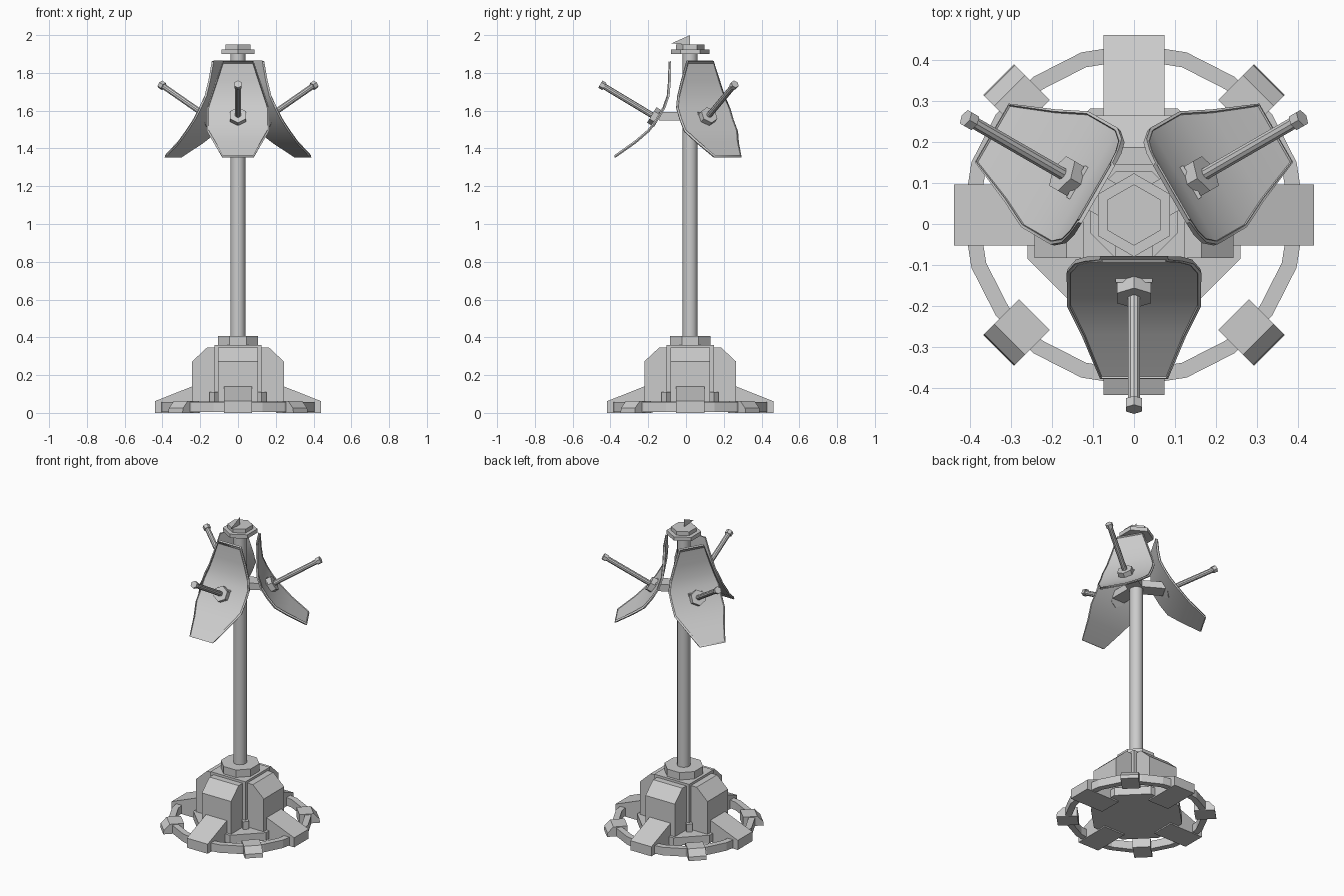
import bpy, bmesh, math
from mathutils import Matrix, Vector

if "Cube" in bpy.data.objects:
    bpy.data.objects.remove(bpy.data.objects["Cube"])

CY = 0.022  # the mast axis sits slightly behind the origin
CENTRE = Matrix.Translation((0, CY, 0))


def turn(deg):
    return CENTRE @ Matrix.Rotation(math.radians(deg), 4, 'Z')


def finish(name, bm, matrix, smooth=False, fix=True):
    if fix:
        bmesh.ops.recalc_face_normals(bm, faces=bm.faces)
    bm.transform(matrix)
    mesh = bpy.data.meshes.new(name)
    bm.to_mesh(mesh)
    bm.free()
    ob = bpy.data.objects.new(name, mesh)
    bpy.context.collection.objects.link(ob)
    if smooth:
        bpy.ops.object.select_all(action='DESELECT')
        bpy.context.view_layer.objects.active = ob
        ob.select_set(True)
        bpy.ops.object.shade_smooth_by_angle(angle=math.radians(35))
    return ob


def prism(name, sides, radius, z0, z1, matrix=CENTRE, phase=0.0, smooth=False):
    bm = bmesh.new()
    m = Matrix.Translation((0, 0, (z0 + z1) / 2)) @ Matrix.Rotation(math.radians(phase), 4, 'Z')
    bmesh.ops.create_cone(bm, cap_ends=True, segments=sides, radius1=radius,
                          radius2=radius, depth=z1 - z0, matrix=m)
    return finish(name, bm, matrix, smooth)


def slab(name, profile, half_width, matrix):
    """Extrude an (x, z) profile sideways along y."""
    bm = bmesh.new()
    face = bm.faces.new([bm.verts.new((x, -half_width, z)) for x, z in profile])
    ext = bmesh.ops.extrude_face_region(bm, geom=[face])
    moved = [v for v in ext['geom'] if isinstance(v, bmesh.types.BMVert)]
    bmesh.ops.translate(bm, verts=moved, vec=(0, 2 * half_width, 0))
    return finish(name, bm, matrix)


def rect(x0, x1, z0, z1):
    return [(x0, z0), (x1, z0), (x1, z1), (x0, z1)]


# Floor ring: square section swept round 20 sides
bm = bmesh.new()
loops = []
for i in range(20):
    a = math.tau * i / 20
    loops.append([bm.verts.new((r * math.cos(a), r * math.sin(a), z))
                  for r, z in rect(0.38, 0.418, 0.005, 0.057)])
for i in range(20):
    p, q = loops[i], loops[(i + 1) % 20]
    for j in range(4):
        k = (j + 1) % 4
        bm.faces.new((p[j], p[k], q[k], q[j]))
finish("floor_ring", bm, CENTRE)

# Base plate, core and collar
OCT = 1 / math.cos(math.pi / 8)
prism("base_plate", 8, 0.26 * OCT, 0.008, 0.06, phase=22.5)
slab("base_core", rect(-0.125, 0.125, 0.05, 0.36), 0.125, CENTRE)
prism("base_collar", 8, 0.107 * OCT, 0.36, 0.408, phase=22.5)

# Base blocks and sloping feet on the axes, ring clamps and corner stops between
for i in range(4):
    slab(f"base_block_{i}", [(0.04, 0.05), (0.243, 0.05), (0.243, 0.272), (0.165, 0.345), (0.04, 0.345)],
         0.105, turn(90 * i))
    slab(f"base_foot_{i}", [(0.2, 0), (0.44, 0), (0.44, 0.062), (0.243, 0.14), (0.2, 0.14)],
         0.075, turn(90 * i))
    slab(f"ring_clamp_{i}", [(0.345, 0), (0.468, 0), (0.465, 0.025), (0.43, 0.062), (0.345, 0.062)],
         0.053, turn(90 * i + 45))
    slab(f"corner_stop_{i}", rect(0.15, 0.195, 0.05, 0.11), 0.018, turn(90 * i + 45))

# Mast and stepped hexagonal cap
prism("mast", 12, 0.04, 0.4, 1.905, smooth=True)
prism("cap_lower", 6, 0.102, 1.9, 1.925)
prism("cap_upper", 6, 0.075, 1.925, 1.95)

# Single-sheet fin on the cap
bm = bmesh.new()
bm.faces.new([bm.verts.new(p) for p in ((0, -0.1, 1.956), (0, 0, 1.948), (0, 0, 2.0))])
finish("cap_fin", bm, CENTRE)

# Flared panel rows: height, distance from mast, half width
ROWS = [(1.862, 0.115, 0.078), (1.76, 0.117, 0.111), (1.68, 0.124, 0.138), (1.62, 0.145, 0.157),
        (1.56, 0.18, 0.157), (1.5, 0.225, 0.157), (1.44, 0.295, 0.122), (1.365, 0.4, 0.08)]


def panel(name, matrix):
    bm = bmesh.new()
    rows = [[bm.verts.new((r, s * w, z)) for s in (-1, 1)] for z, r, w in ROWS]
    for a, b in zip(rows, rows[1:]):
        bm.faces.new((a[0], b[0], b[1], a[1]))
    # raised rim
    bmesh.ops.inset_region(bm, faces=bm.faces[:], thickness=0.012, use_boundary=True, use_even_offset=True)
    rim = {v for e in bm.edges if e.is_boundary for v in e.verts}
    inner = [f for f in bm.faces if not any(v in rim for v in f.verts)]
    bmesh.ops.inset_region(bm, faces=inner, thickness=0.002, depth=-0.005, use_even_offset=True)
    ob = finish(name, bm, matrix, smooth=True, fix=False)
    mod = ob.modifiers.new("thickness", 'SOLIDIFY')
    mod.thickness = 0.012
    mod.offset = -1


# Three panels, each with its arm, nut, rod and tip
for i, deg in enumerate((-90, 30, 150)):
    m = turn(deg)
    panel(f"panel_{i}", m)
    slab(f"panel_arm_{i}", rect(0, 0.165, 1.548, 1.592), 0.045, m)
    aim = Vector((math.cos(math.radians(31)), 0, math.sin(math.radians(31))))
    axis = m @ Matrix.Translation((0.188, 0, 1.568)) @ aim.to_track_quat('Z', 'Y').to_matrix().to_4x4()
    # hexagon corners point sideways
    prism(f"rod_nut_{i}", 6, 0.048, -0.025, 0.018, axis)
    prism(f"rod_{i}", 10, 0.0155, 0, 0.32, axis, smooth=True)
    prism(f"rod_tip_{i}", 6, 0.022, 0.31, 0.335, axis)
